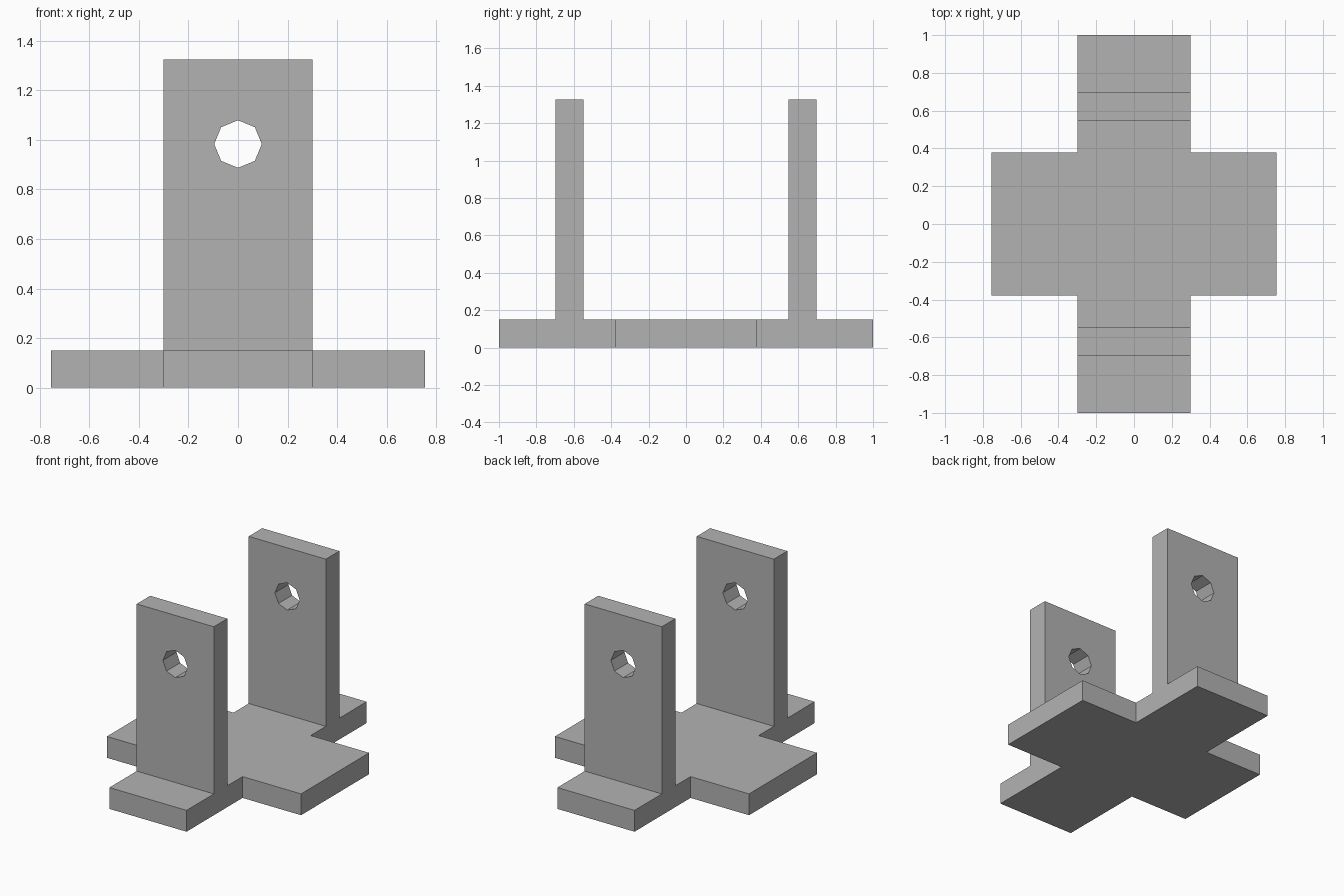
import bpy, bmesh, math
from mathutils import Vector

cube = bpy.data.objects.get("Cube")
if cube:
    bpy.data.objects.remove(cube, do_unlink=True)

GREY = (0.45, 0.45, 0.45, 1)
grey = bpy.data.materials.new("plain grey")
grey.use_nodes = True
grey.diffuse_color = GREY
grey.node_tree.nodes["Principled BSDF"].inputs["Base Color"].default_value = GREY

# Main dimensions
HALF_LENGTH, HALF_WIDTH = 1.0, 0.755
ARM_X, ARM_Y = 0.30, 0.378
BASE_TOP, POST_TOP = 0.15, 1.325
POST_INNER, POST_OUTER = 0.547, 0.697
HOLE_Z, HOLE_RADIUS = 0.983, 0.096


def extruded(name, loops, direction):
    """Fill closed outlines (later ones are holes) and extrude them to a solid."""
    bm = bmesh.new()
    edges = []
    for loop in loops:
        verts = [bm.verts.new(p) for p in loop]
        edges += [bm.edges.new((a, b)) for a, b in zip(verts, verts[1:] + verts[:1])]
    bmesh.ops.triangle_fill(bm, edges=edges, use_beauty=True, normal=direction)
    result = bmesh.ops.extrude_face_region(bm, geom=bm.faces[:])
    moved = [g for g in result["geom"] if isinstance(g, bmesh.types.BMVert)]
    bmesh.ops.translate(bm, verts=moved, vec=direction)
    bmesh.ops.recalc_face_normals(bm, faces=bm.faces[:])
    mesh = bpy.data.meshes.new(name)
    bm.to_mesh(mesh)
    bm.free()
    mesh.materials.append(grey)
    obj = bpy.data.objects.new(name, mesh)
    bpy.context.collection.objects.link(obj)
    return obj


# Cross-shaped base: one corner's outline turned through the four quadrants
corner = [(HALF_WIDTH, ARM_Y), (ARM_X, ARM_Y), (ARM_X, HALF_LENGTH)]
outline = []
for sx, sy in ((1, 1), (-1, 1), (-1, -1), (1, -1)):
    points = corner if sx * sy > 0 else corner[::-1]
    outline += [(sx * x, sy * y, 0) for x, y in points]
extruded("cross_base", [outline], Vector((0, 0, BASE_TOP)))

# Two upright plates, each with an octagonal hole
for name, side in (("front_upright", -1), ("back_upright", 1)):
    y = side * POST_INNER
    plate = [(-ARM_X, y, BASE_TOP), (ARM_X, y, BASE_TOP),
             (ARM_X, y, POST_TOP), (-ARM_X, y, POST_TOP)]
    angles = [i * math.tau / 8 for i in range(8)]
    hole = [(HOLE_RADIUS * math.cos(a), y, HOLE_Z + HOLE_RADIUS * math.sin(a))
            for a in angles]
    extruded(name, [plate, hole], Vector((0, side * (POST_OUTER - POST_INNER), 0)))
